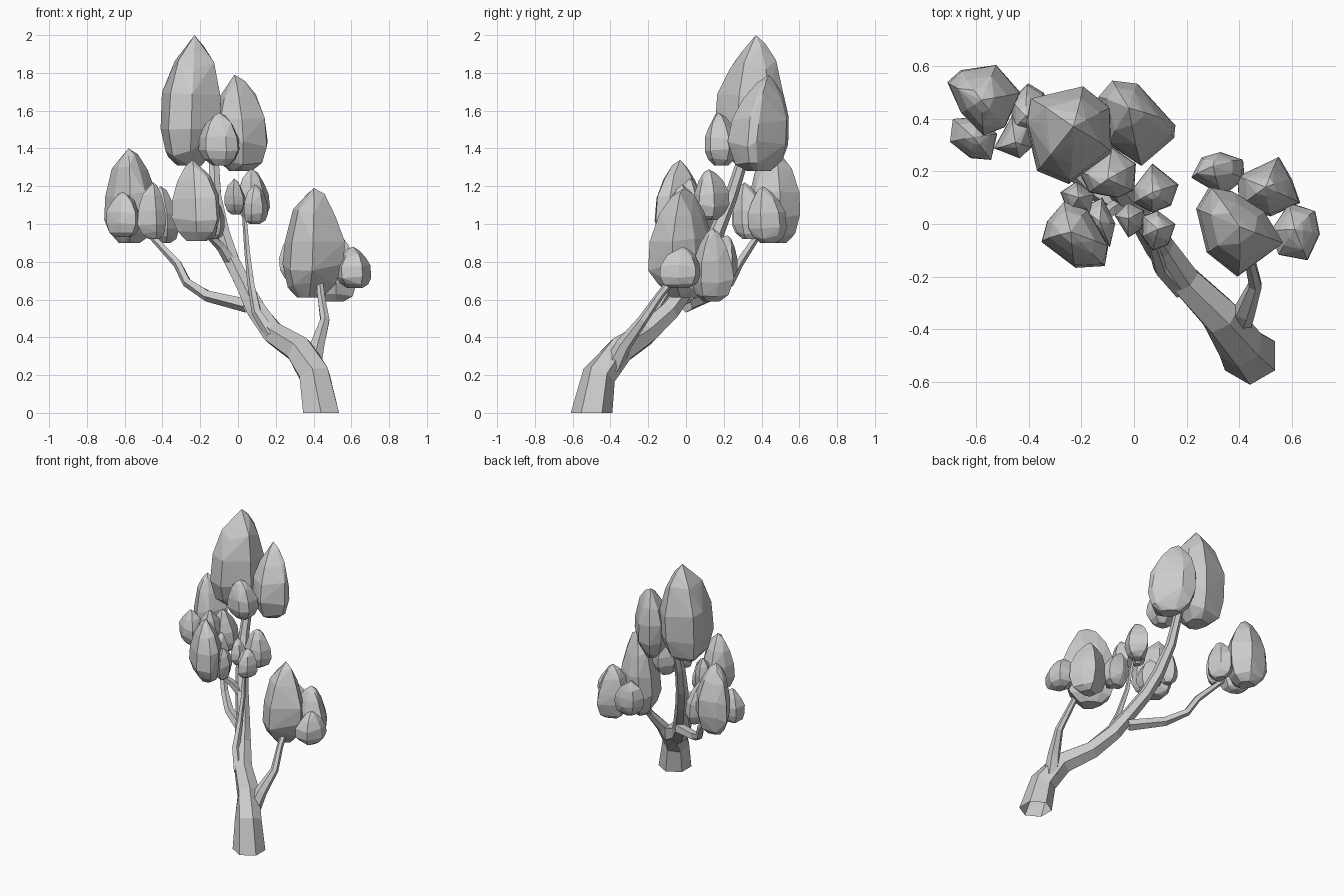
import bpy, bmesh, math, random
from mathutils import Vector

random.seed(11)
default = bpy.data.objects.get("Cube")
if default:
    bpy.data.objects.remove(default, do_unlink=True)

grey = bpy.data.materials.new("plain_grey")
grey.use_nodes = True
colour = (0.6, 0.6, 0.6, 1)
grey.diffuse_color = colour
grey.node_tree.nodes["Principled BSDF"].inputs["Base Color"].default_value = colour


def finish(name, bm):
    mesh = bpy.data.meshes.new(name)
    bm.to_mesh(mesh)
    bm.free()
    mesh.materials.append(grey)
    obj = bpy.data.objects.new(name, mesh)
    bpy.context.collection.objects.link(obj)


def limb(name, path, sides=6, upright=False):
    """Faceted tapering tube, open at its foot, through (x, y, z, radius) points."""
    bm = bmesh.new()
    pts = [Vector(p[:3]) for p in path]
    rings = []
    for i, p in enumerate(pts):
        along = (pts[min(i + 1, len(pts) - 1)] - pts[max(i - 1, 0)]).normalized()
        if upright and i == 0:
            along = Vector((0, 0, 1))
        u = Vector((0, 1, 0)).cross(along).normalized()
        v = along.cross(u)
        ring = []
        for k in range(sides):
            a = math.tau * (k + 0.5) / sides
            ring.append(bm.verts.new(p + path[i][3] * (u * math.cos(a) + v * math.sin(a))))
        rings.append(ring)
    for a, b in zip(rings, rings[1:]):
        for k in range(sides):
            n = (k + 1) % sides
            bm.faces.new((a[k], a[n], b[n], b[k]))
    bm.faces.new(rings[-1])
    finish(name, bm)


# Height fraction and width fraction of each ring of a clump
BUD = [(0, .4), (.1, .78), (.28, 1), (.52, .97), (.77, .68), (.91, .33)]


def leaf_clump(name, low, high, tip, plan):
    """Faceted bud over a plan outline, drawn up to a tip."""
    bm = bmesh.new()
    corners = [Vector(p) for p in plan]
    middle = sum(corners, Vector((0, 0))) / len(corners)
    tip = Vector(tip)
    for t, width in BUD:
        centre = middle.lerp(tip, t * t)
        for c in corners:
            p = centre + (c - middle) * width * random.uniform(.95, 1.03)
            h = t + random.uniform(-.04, .04) if t else 0
            bm.verts.new((p.x, p.y, low + h * (high - low)))
    bm.verts.new((tip.x, tip.y, high))
    # The convex skin gives facets of uneven size
    hull = bmesh.ops.convex_hull(bm, input=bm.verts)
    loose = [v for v in hull["geom_interior"] if isinstance(v, bmesh.types.BMVert)]
    bmesh.ops.delete(bm, geom=loose, context='VERTS')
    bmesh.ops.recalc_face_normals(bm, faces=bm.faces)
    finish(name, bm)


# Trunk and branches
limb("trunk", [(.44, -.50, 0, .11), (.405, -.46, .2, .09), (.33, -.35, .33, .08),
               (.19, -.21, .42, .065), (.1, -.09, .54, .058), (.04, .0, .66, .048),
               (-.03, .09, .8, .045), (-.08, .16, .95, .042), (-.12, .24, 1.15, .035),
               (-.13, .32, 1.4, .028)], upright=True)
limb("left_branch", [(.39, -.39, .24, .055), (.42, -.33, .36, .042),
                     (.46, -.23, .49, .027), (.44, -.14, .62, .022), (.43, -.06, .72, .02)])
limb("right_branch", [(.05, .0, .57, .04), (-.16, .13, .62, .032), (-.27, .23, .69, .026),
                      (-.32, .28, .79, .024), (-.46, .38, .94, .018)], 5)
limb("middle_branch", [(.18, -.25, .41, .035), (.1, -.17, .53, .028), (.07, -.08, .68, .02),
                       (.05, -.01, .85, .016), (.03, .03, 1.1, .012)], 5)
limb("inner_branch", [(-.03, .09, .79, .035), (-.09, .05, .88, .026), (-.17, -.01, .96, .02)], 5)

# Crown at the top of the trunk
leaf_clump("crown_tall_clump", 1.31, 2, (-.23, .37),
           [(-.42, .38), (-.4, .47), (-.2, .52), (-.09, .44), (-.09, .27), (-.25, .15), (-.37, .2)])
leaf_clump("crown_side_clump", 1.28, 1.79, (-.02, .44),
           [(-.13, .47), (-.08, .54), (.02, .52), (.16, .37), (.16, .32), (.03, .22), (-.09, .29)])
leaf_clump("crown_small_clump", 1.31, 1.59, (-.1, .17),
           [(-.21, .2), (-.08, .29), (.01, .23), (0, .13), (-.06, .1), (-.17, .12)])

# Clumps on the right branch
leaf_clump("right_tall_clump", .9, 1.4, (-.58, .47),
           [(-.71, .54), (-.66, .59), (-.52, .61), (-.43, .5), (-.49, .37), (-.57, .33), (-.66, .42)])
leaf_clump("right_front_clump", .93, 1.17, (-.61, .33),
           [(-.7, .31), (-.69, .4), (-.58, .41), (-.52, .34), (-.54, .24), (-.62, .25)])
leaf_clump("right_inner_clump", .92, 1.22, (-.45, .31),
           [(-.53, .29), (-.43, .25), (-.38, .3), (-.38, .4), (-.46, .42)])
leaf_clump("right_back_clump", .9, 1.2, (-.41, .41),
           [(-.46, .48), (-.4, .54), (-.34, .5), (-.31, .4), (-.37, .33), (-.46, .36)])

# Clumps on the inner branch
leaf_clump("inner_tall_clump", .91, 1.34, (-.24, -.03),
           [(-.35, -.07), (-.33, .01), (-.26, .08), (-.17, .05), (-.09, -.09), (-.11, -.16), (-.22, -.17)])
leaf_clump("inner_back_clump", .95, 1.2, (-.21, .1),
           [(-.28, .12), (-.22, .16), (-.15, .11), (-.17, .04), (-.25, .04)])
leaf_clump("inner_side_clump", .92, 1.14, (-.13, .01),
           [(-.2, .06), (-.12, .1), (-.07, 0), (-.09, -.09), (-.16, -.04)])

# Clumps on the middle branch
leaf_clump("middle_back_clump", 1.02, 1.29, (.07, .12),
           [(0, .14), (.07, .23), (.17, .15), (.14, .07), (.07, .04), (0, .08)])
leaf_clump("middle_front_clump", 1, 1.21, (.09, -.02),
           [(.03, .03), (.09, .05), (.16, 0), (.13, -.08), (.07, -.1), (.03, -.05)])
leaf_clump("middle_side_clump", 1.05, 1.24, (-.02, .02),
           [(-.07, .03), (-.02, .08), (.04, .05), (.03, -.02), (-.02, -.05)])

# Clumps on the left branch
leaf_clump("left_tall_clump", .61, 1.19, (.4, -.01),
           [(.23, .06), (.28, .15), (.37, .13), (.49, .05), (.56, -.07), (.39, -.2), (.27, -.11)])
leaf_clump("left_back_clump", .59, .98, (.5, .14),
           [(.39, .18), (.55, .25), (.6, .17), (.63, .08), (.52, .03), (.4, .06)])
leaf_clump("left_outer_clump", .66, .88, (.61, -.02),
           [(.59, .08), (.69, .05), (.71, -.04), (.66, -.14), (.55, -.12), (.52, -.03)])
leaf_clump("left_inner_clump", .68, .94, (.3, .22),
           [(.22, .17), (.26, .25), (.33, .27), (.42, .24), (.42, .17), (.34, .1)])
